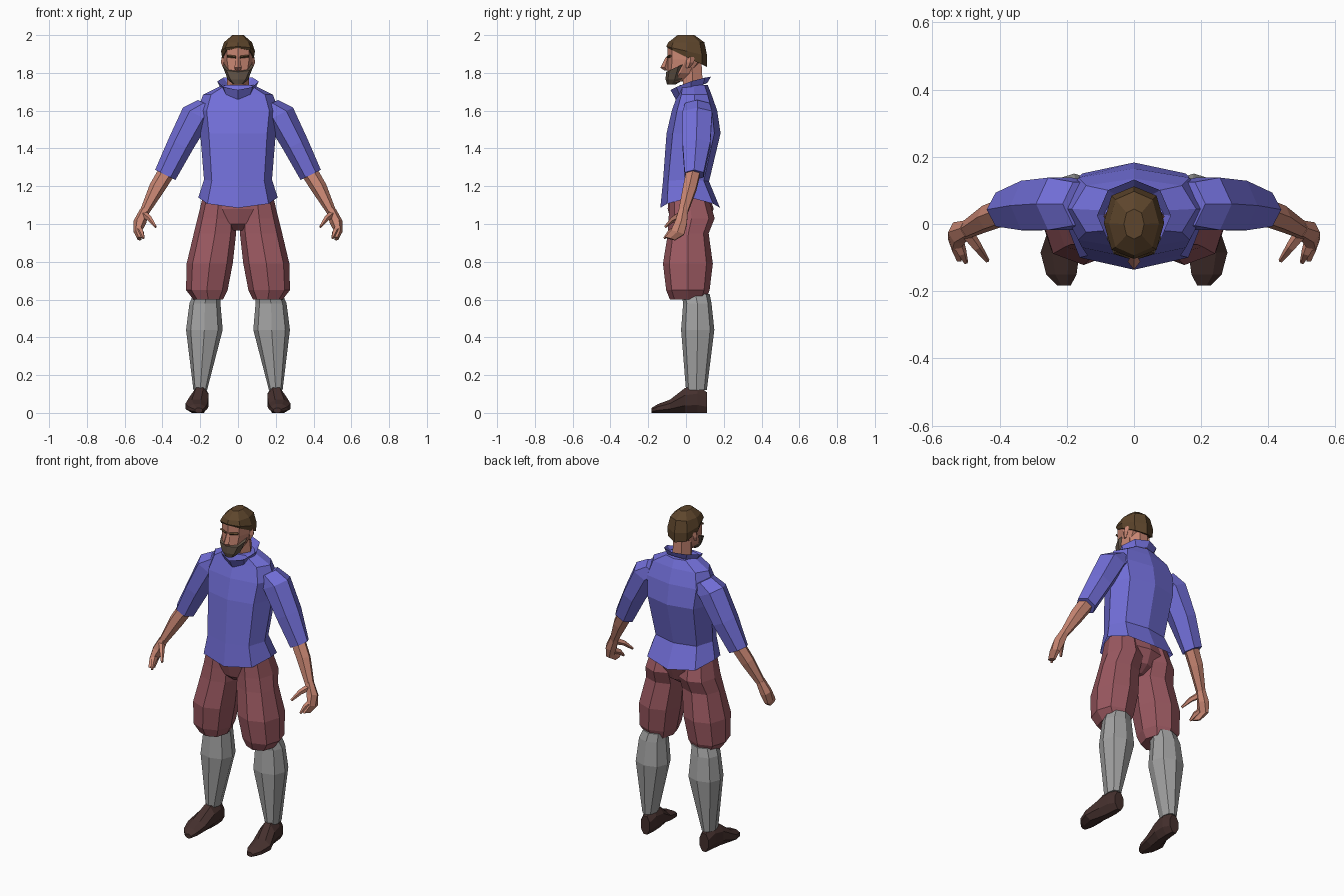
import bpy, bmesh
from math import sin, cos, pi, copysign
from mathutils import Vector


def material(name, rgb):
    m = bpy.data.materials.new(name)
    m.diffuse_color = (*rgb, 1)
    return m


BLUE = material("blue_cloth", (0.17, 0.16, 0.70))
RED = material("red_cloth", (0.33, 0.10, 0.12))
GREY = material("grey_wool", (0.36, 0.36, 0.36))
LEATHER = material("dark_leather", (0.06, 0.03, 0.027))
SKIN = material("skin", (0.58, 0.24, 0.17))
HAIR = material("brown_hair", (0.11, 0.06, 0.025))
BEARD = material("beard_hair", (0.12, 0.085, 0.06))


def loft(name, mat, rings, n=8, axis=(0, 0, 1), v=(0, 1, 0), power=1.0,
         half=False, mirror=False, caps=(True, True)):
    """Skin rings of (x, y, z, half width, half depth, tilt, dip) set square to an axis."""
    axis = Vector(axis).normalized()
    u = Vector(v).cross(axis).normalized()
    v = axis.cross(u)
    k = 1 / cos(pi / n) if half else 1
    soft = lambda t: copysign(abs(t) ** power, t) if abs(t) > 1e-6 else 0
    bm = bmesh.new()
    loops = []
    for x, y, z, a, b, *extra in rings:
        tilt, dip = (list(extra) + [0, 0])[:2]
        loop = []
        for i in range(n):
            t = 2 * pi * (i + (0.5 if half else 0)) / n
            c, s = soft(cos(t)) * k, soft(sin(t)) * k
            loop.append(bm.verts.new(Vector((x, y, z)) + u * a * c + v * b * s
                                     + axis * (tilt * s - dip * s * s)))
        loops.append(loop)
    for p, q in zip(loops, loops[1:]):
        for i in range(n):
            j = (i + 1) % n
            bm.faces.new((p[i], p[j], q[j], q[i]))
    if caps[0]:
        bm.faces.new(loops[0][::-1])
    if caps[1]:
        bm.faces.new(loops[-1])
    bmesh.ops.recalc_face_normals(bm, faces=bm.faces)
    me = bpy.data.meshes.new(name)
    bm.to_mesh(me)
    bm.free()
    me.materials.append(mat)
    ob = bpy.data.objects.new(name, me)
    bpy.context.collection.objects.link(ob)
    if mirror:
        ob.modifiers.new("Mirror", "MIRROR").use_mirror_merge = False
    return ob


# Shirt body with pointed hem, and turned-out collar
loft("shirt_body", BLUE, [
    (0, 0.022, 1.14, 0.210, 0.158, 0, 0.055),
    (0, 0.000, 1.235, 0.180, 0.122, 0, 0.01),
    (0, 0.040, 1.48, 0.200, 0.143),
    (0, 0.045, 1.60, 0.215, 0.120),
    (0, 0.045, 1.685, 0.185, 0.090),
    (0, 0.040, 1.735, 0.085, 0.075)], power=0.75, caps=(False, True))
loft("collar", BLUE, [
    (0, 0.030, 1.705, 0.085, 0.085, 0.045),
    (0, 0.025, 1.755, 0.110, 0.107, 0.035, 0.01),
    (0, 0.030, 1.710, 0.070, 0.078, 0.035)], caps=(False, False))

# Sleeves, forearms, hands
loft("sleeve", BLUE, [
    (0.150, 0.060, 1.625, 0.070, 0.075),
    (0.220, 0.060, 1.580, 0.080, 0.090),
    (0.305, 0.055, 1.420, 0.070, 0.085),
    (0.385, 0.043, 1.260, 0.060, 0.058)],
    n=6, axis=(0.45, 0, -0.89), mirror=True)
loft("forearm", SKIN, [
    (0.375, 0.040, 1.280, 0.045, 0.042),
    (0.430, 0.020, 1.190, 0.042, 0.040),
    (0.495, -0.015, 1.065, 0.025, 0.028)],
    n=6, axis=(0.5, -0.2, -0.85), mirror=True)
loft("hand", SKIN, [
    (0.492, -0.013, 1.075, 0.026, 0.028),
    (0.520, -0.025, 1.010, 0.034, 0.036),
    (0.534, -0.045, 0.955, 0.020, 0.042),
    (0.522, -0.085, 0.922, 0.013, 0.032)],
    n=6, axis=(0.2, -0.3, -0.93), mirror=True)
for name, base, tip in (("thumb", (0.498, -0.025, 1.05), (0.436, -0.110, 0.985)),
                        ("index_finger", (0.525, -0.055, 0.97), (0.500, -0.115, 0.925))):
    mid = [(p + q) / 2 for p, q in zip(base, tip)]
    mid[2] += 0.01
    loft(name, SKIN, [(*base, 0.022, 0.020), (*mid, 0.015, 0.015), (*tip, 0.007, 0.007)],
         n=5, axis=[q - p for p, q in zip(base, tip)], v=(1, 0, 0), mirror=True)

# Baggy breeches
loft("breeches_seat", RED, [
    (0, 0.010, 1.19, 0.165, 0.100),
    (0, 0.025, 1.08, 0.190, 0.122),
    (0, 0.020, 1.00, 0.130, 0.095),
    (0, 0.015, 0.965, 0.030, 0.050)], power=0.8)
loft("breeches_leg", RED, [
    (0.100, 0.015, 1.15, 0.085, 0.100),
    (0.112, 0.030, 1.03, 0.102, 0.122),
    (0.122, 0.012, 0.95, 0.112, 0.108),
    (0.150, 0.010, 0.79, 0.122, 0.132),
    (0.165, 0.010, 0.65, 0.110, 0.115),
    (0.158, 0.010, 0.60, 0.078, 0.095)], power=0.85, mirror=True)

# Stockings and shoes
loft("stocking", GREY, [
    (0.165, 0.050, 0.63, 0.070, 0.075),
    (0.175, 0.060, 0.58, 0.082, 0.075),
    (0.178, 0.062, 0.44, 0.097, 0.088),
    (0.200, 0.055, 0.12, 0.036, 0.055)], power=0.85, mirror=True)
loft("shoe", LEATHER, [
    (0.198, 0.110, 0.055, 0.030, 0.055),
    (0.198, 0.060, 0.072, 0.042, 0.072),
    (0.203, -0.005, 0.066, 0.048, 0.066),
    (0.220, -0.085, 0.035, 0.058, 0.035),
    (0.216, -0.150, 0.023, 0.045, 0.023),
    (0.208, -0.183, 0.013, 0.020, 0.013)],
    axis=(0, -1, 0), v=(0, 0, 1), half=True, mirror=True)

# Neck and head
loft("neck", SKIN, [
    (0, 0.040, 1.68, 0.060, 0.060),
    (0, 0.030, 1.86, 0.056, 0.060)], n=6)
loft("face", SKIN, [
    (0, -0.055, 1.755, 0.040, 0.040),
    (0, -0.030, 1.80, 0.065, 0.068),
    (0, 0.000, 1.87, 0.078, 0.098),
    (0, 0.000, 1.94, 0.076, 0.098)], power=0.85)
loft("nose", SKIN, [
    (0, -0.096, 1.885, 0.010, 0.010),
    (0, -0.112, 1.828, 0.019, 0.024),
    (0, -0.100, 1.812, 0.013, 0.014)], n=4)
loft("ear", SKIN, [
    (0.074, 0.025, 1.885, 0.012, 0.020),
    (0.077, 0.022, 1.855, 0.014, 0.020),
    (0.072, 0.010, 1.825, 0.006, 0.010)], n=4, mirror=True)
loft("eyebrow", HAIR, [
    (0.012, -0.098, 1.884, 0.007, 0.006),
    (0.058, -0.082, 1.889, 0.007, 0.006)], n=4, axis=(1, 0.3, 0), mirror=True)

# Hair cap and beard
loft("hair", HAIR, [
    (0, 0.006, 1.882, 0.084, 0.104, -0.050),
    (0, 0.004, 1.915, 0.090, 0.108, -0.025),
    (0, 0.002, 1.962, 0.074, 0.095),
    (0, 0.000, 2.000, 0.030, 0.045)], power=0.85)
loft("beard", BEARD, [
    (0, -0.078, 1.738, 0.025, 0.022),
    (0, -0.060, 1.765, 0.054, 0.048),
    (0, -0.040, 1.835, 0.081, 0.066, 0.030)], power=0.85)
